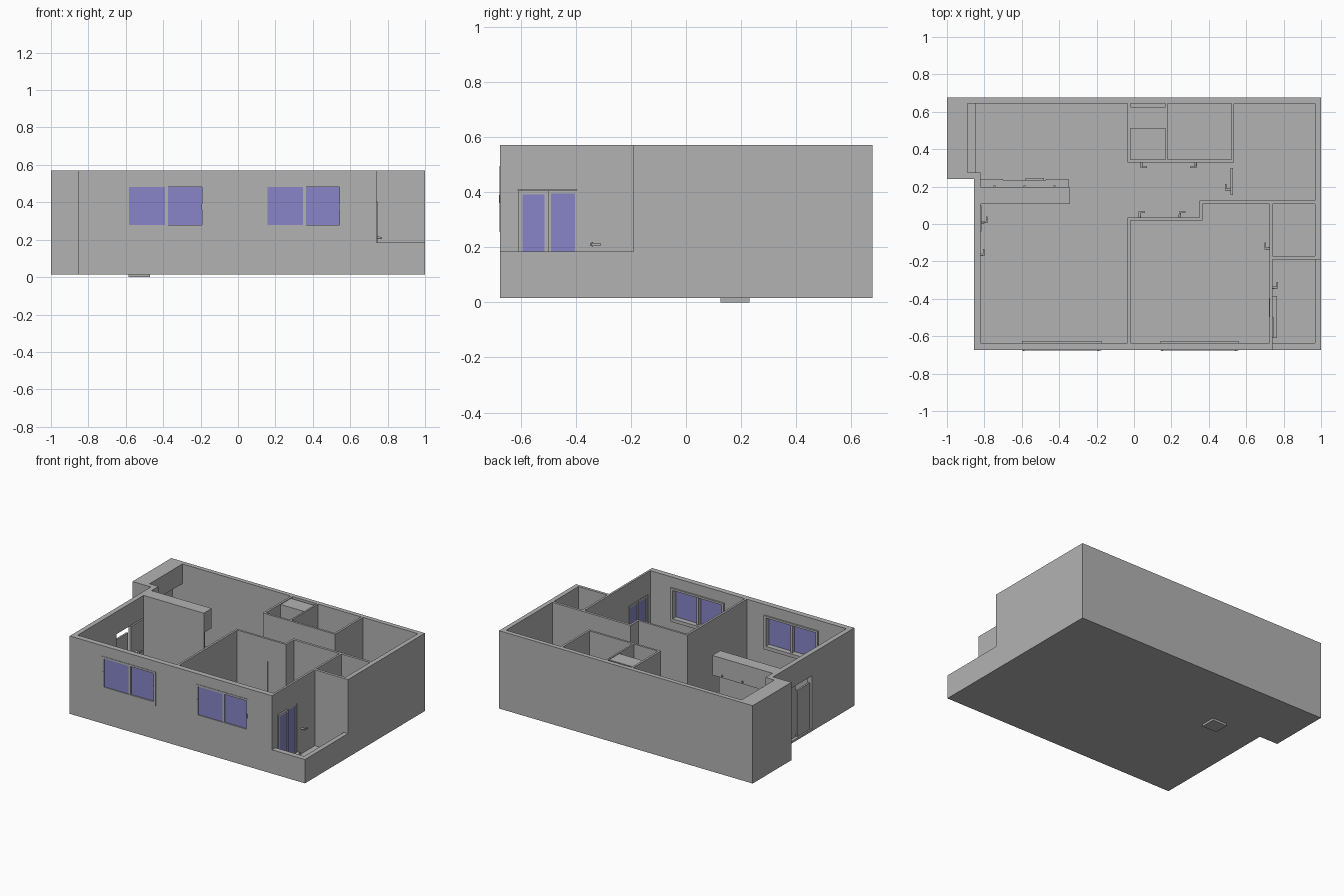
import bpy, bmesh, math

if "Cube" in bpy.data.objects:
    bpy.data.objects.remove(bpy.data.objects["Cube"])


def material(name, rgb):
    m = bpy.data.materials.new(name)
    m.diffuse_color = (*rgb, 1)
    m.use_nodes = True
    m.node_tree.nodes["Principled BSDF"].inputs["Base Color"].default_value = m.diffuse_color
    return m


GREY = material("wall_grey", (0.45, 0.45, 0.45))
GLASS = material("window_blue", (0.245, 0.235, 0.575))
FLOOR, TOP, DOOR = 0.03, 0.57, 0.41


def finish(name, bm, mat):
    bmesh.ops.recalc_face_normals(bm, faces=bm.faces)
    me = bpy.data.meshes.new(name)
    bm.to_mesh(me)
    bm.free()
    me.materials.append(mat)
    ob = bpy.data.objects.new(name, me)
    bpy.context.collection.objects.link(ob)
    return ob


def prism(name, pts, z0, z1, mat=GREY):
    """Extrude a floor-plan outline from z0 to z1."""
    bm = bmesh.new()
    f = bm.faces.new([bm.verts.new((x, y, z0)) for x, y in pts])
    r = bmesh.ops.extrude_face_region(bm, geom=[f])
    for v in r["geom"]:
        if isinstance(v, bmesh.types.BMVert):
            v.co.z = z1
    return finish(name, bm, mat)


def box(name, x, y, z, mat=GREY):
    return prism(name, [(x[0], y[0]), (x[1], y[0]), (x[1], y[1]), (x[0], y[1])], z[0], z[1], mat)


def rect(x0, x1, y0, y1):
    return [(x0, y0), (x1, y0), (x1, y1), (x0, y1)]


def cut(ob, cutter):
    cutter.hide_render = True
    mod = ob.modifiers.new("cut", "BOOLEAN")
    mod.operation, mod.solver, mod.object = "DIFFERENCE", "EXACT", cutter
    bpy.context.view_layer.objects.active = ob
    bpy.ops.object.modifier_apply(modifier=mod.name)
    bpy.data.objects.remove(cutter)


def handle(name, x, y, z, axis, side, lever):
    """Lever handle: round stem along axis (0=x, 1=y) and a flat lever."""
    bm = bmesh.new()
    bmesh.ops.create_cone(bm, cap_ends=True, segments=12, radius1=0.007, radius2=0.005, depth=0.03)
    ob = finish(name + "_stem", bm, GREY)
    if axis == 0:
        ob.rotation_euler = (0, math.pi / 2 * side, 0)
        ob.location = (x + side * 0.015, y, z)
        box(name + "_lever", sorted((x + side * 0.025, x + side * 0.033)),
            sorted((y - lever * 0.005, y + lever * 0.03)), (z - 0.005, z + 0.005))
    else:
        ob.rotation_euler = (-math.pi / 2 * side, 0, 0)
        ob.location = (x, y + side * 0.015, z)
        box(name + "_lever", sorted((x - lever * 0.005, x + lever * 0.03)),
            sorted((y + side * 0.025, y + side * 0.033)), (z - 0.005, z + 0.005))


# apartment shell: solid footprint with the rooms hollowed out
shell = prism("apartment_walls", [(-0.855, -0.674), (1, -0.674), (1, 0.677), (-1, 0.677),
                                  (-1, 0.24), (-0.855, 0.24)], 0.015, TOP)
rooms = [
    [(-0.82, -0.635), (-0.035, -0.635), (-0.035, 0.035), (0.35, 0.035), (0.35, 0.125),
     (0.967, 0.125), (0.967, 0.645), (0.535, 0.645), (0.535, 0.33), (-0.035, 0.33),
     (-0.035, 0.645), (-0.967, 0.645), (-0.967, 0.275), (-0.82, 0.275)],
    rect(-0.02, 0.168, 0.345, 0.645),
    rect(0.18, 0.52, 0.345, 0.645),
    [(-0.02, -0.635), (0.725, -0.635), (0.725, 0.107), (0.365, 0.107), (0.365, 0.02), (-0.02, 0.02)],
    rect(0.74, 0.967, -0.17, 0.107),
    rect(0.74, 0.967, -0.635, -0.19),
]
for pts in rooms:
    cut(shell, prism("room_cutter", pts, FLOOR, 0.8))
# balcony opens above its parapet
cut(shell, box("balcony_cutter", (0.74, 1.2), (-0.9, -0.19), (0.185, 0.8)))

# openings: two front windows, entry, balcony and inner doors
WINDOWS = [(-0.6, -0.175), (0.142, 0.56)]
for x in WINDOWS:
    cut(shell, box("window_cutter", x, (-0.75, -0.6), (0.255, 0.495)))
cut(shell, box("entry_cutter", (-0.95, -0.8), (-0.2, 0.1), (FLOOR, DOOR)))
cut(shell, box("balcony_door_cutter", (0.715, 0.75), (-0.61, -0.395), (FLOOR, DOOR)))
cut(shell, box("bath_door_cutter", (0.715, 0.75), (-0.155, 0.0), (FLOOR, DOOR)))
INNER = [("closet_door", 0.0, 0.15, 0.3375), ("store_door", 0.2, 0.36, 0.3375),
         ("bedroom_door", 0.02, 0.19, 0.0275), ("bedroom_side_door", 0.22, 0.34, 0.0275)]
for name, x0, x1, y in INNER:
    cut(shell, box("door_cutter", (x0, x1), (y - 0.012, y + 0.012), (FLOOR, DOOR)))
    box(name, (x0, x1), (y - 0.005, y + 0.005), (FLOOR, DOOR))
for i, (x, y, s, l) in enumerate([(0.04, 0.3325, -1, 1), (0.33, 0.3325, -1, -1),
                                  (0.03, 0.0325, 1, 1), (0.245, 0.0325, 1, 1)]):
    handle("inner_handle_%d" % i, x, y, 0.21, 1, s, l)

# front sliding windows
for i, (x0, x1) in enumerate(WINDOWS):
    n = "window_%d_" % i
    xm = (x0 + x1) / 2 + 0.005
    y = (-0.677, -0.625)
    box(n + "sill", (x0, x1), y, (0.255, 0.279))
    box(n + "head", (x0, x1), y, (0.481, 0.495))
    box(n + "left_jamb", (x0, x0 + 0.017), y, (0.279, 0.481))
    box(n + "right_jamb", (x1 - 0.017, x1), y, (0.279, 0.481))
    box(n + "mullion", (xm - 0.008, xm + 0.008), (-0.674, -0.64), (0.279, 0.481))
    box(n + "left_pane", (x0 + 0.017, xm - 0.008), (-0.671, -0.666), (0.279, 0.481), GLASS)
    box(n + "right_pane", (xm + 0.008, x1 - 0.017), (-0.667, -0.662), (0.279, 0.481), GLASS)
    for x in (x0 + 0.01, x1 - 0.016):
        box(n + "latch", (x - 0.004, x + 0.004), (-0.679, -0.672), (0.36, 0.39))

# balcony sliding doors: two framed leaves, one behind the other
for n, y0, y1, x, top, b in [("outer_leaf", -0.61, -0.497, 0.738, 0.405, 0.016),
                             ("inner_leaf", -0.497, -0.395, 0.73, 0.408, 0.008)]:
    box(n + "_front_stile", (x - 0.008, x + 0.008), (y0, y0 + b), (FLOOR, top))
    box(n + "_back_stile", (x - 0.008, x + 0.008), (y1 - b, y1), (FLOOR, top))
    box(n + "_top_rail", (x - 0.008, x + 0.008), (y0 + b, y1 - b), (top - 0.014, top))
    box(n + "_bottom_rail", (x - 0.008, x + 0.008), (y0 + b, y1 - b), (FLOOR, 0.05))
    box(n + "_pane", (x - 0.003, x + 0.003), (y0 + b, y1 - b), (0.05, top - 0.014), GLASS)
box("balcony_step", (0.74, 0.765), (-0.61, -0.385), (FLOOR, 0.06))
handle("balcony_handle", 0.738, -0.34, 0.21, 0, 1, 1)

# right bathroom door and free-standing corridor door
box("bath_door", (0.727, 0.738), (-0.155, 0.0), (FLOOR, DOOR))
handle("bath_handle", 0.73, -0.13, 0.21, 0, -1, 1)
box("corridor_door", (0.517, 0.53), (0.155, 0.3), (FLOOR, DOOR))
handle("corridor_handle", 0.52, 0.185, 0.21, 0, -1, 1)

# entry door leaves
box("entry_leaf", (-0.845, -0.832), (-0.19, -0.05), (FLOOR, 0.36))
box("entry_side_leaf", (-0.835, -0.815), (-0.04, 0.1), (FLOOR, 0.405))
handle("entry_handle", -0.832, -0.165, 0.21, 0, 1, 1)
handle("entry_side_handle", -0.815, 0.01, 0.21, 0, 1, 1)

# kitchen partition with hanging cupboards, counters and stove
box("kitchen_partition", (-0.82, -0.345), (0.107, 0.123), (FLOOR, TOP))
box("hanging_cupboard", (-0.82, -0.345), (0.123, 0.197), (0.43, TOP))
box("left_counter", (-0.82, -0.70), (0.123, 0.24), (FLOOR, 0.2))
box("right_counter", (-0.47, -0.35), (0.123, 0.24), (FLOOR, 0.2))
box("stove", (-0.70, -0.47), (0.123, 0.235), (FLOOR, 0.2))
box("stove_handle", (-0.58, -0.48), (0.235, 0.245), (0.16, 0.168))
box("stove_base", (-0.585, -0.47), (0.125, 0.23), (0, 0.03))
box("end_cupboard", (-0.967, -0.89), (0.275, 0.645), (0.43, TOP))
box("end_counter", (-0.967, -0.845), (0.275, 0.645), (FLOOR, 0.2))
for i in range(3):
    x = -0.75 + i * 0.16
    box("cupboard_knob", (x, x + 0.01), (0.197, 0.205), (0.44, 0.45))

# closet cupboard near the back wall
box("closet_cupboard", (-0.02, 0.168), (0.51, 0.625), (0.43, 0.565))
